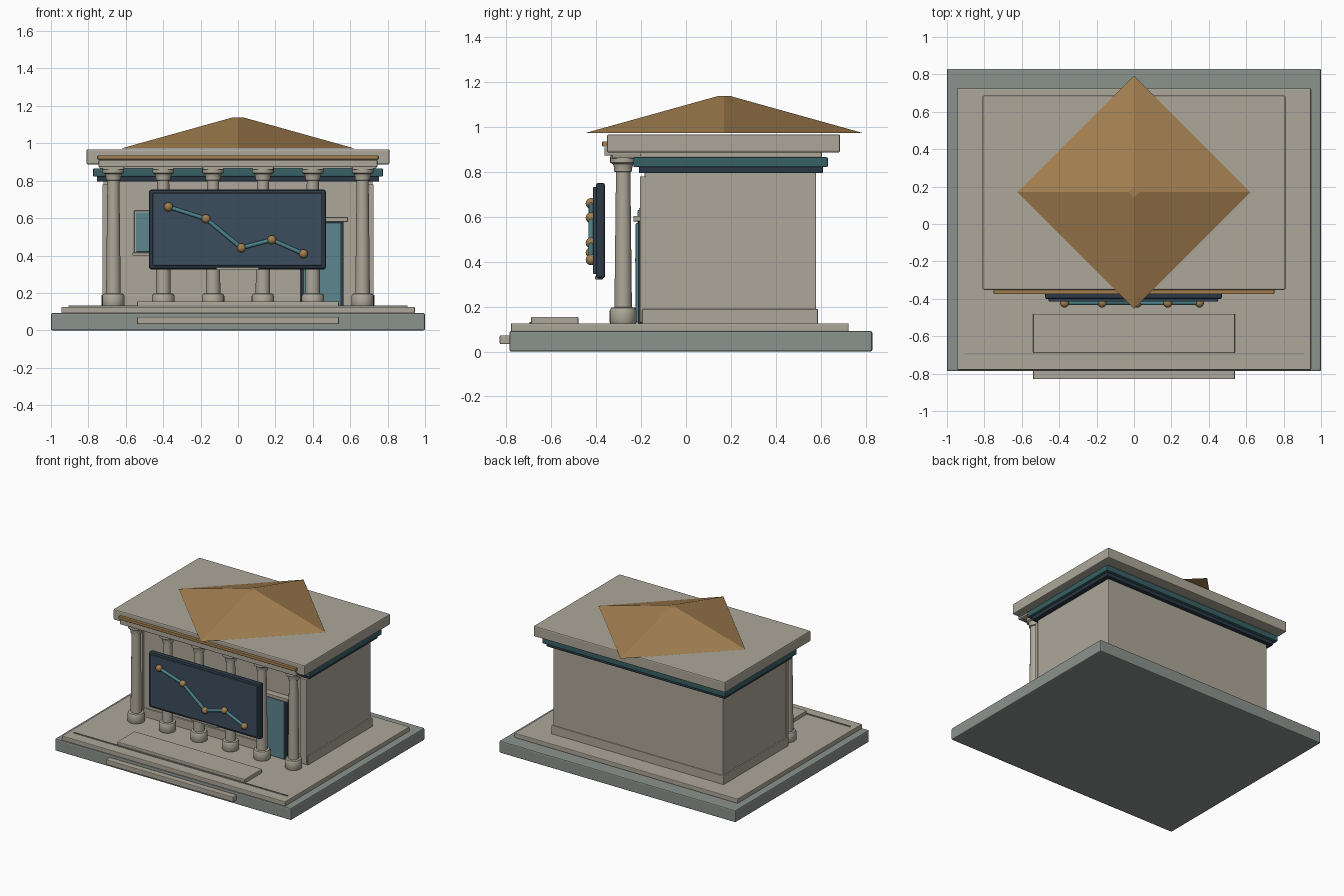
import bpy, math
from mathutils import Vector

if "Cube" in bpy.data.objects:
    bpy.data.objects.remove(bpy.data.objects["Cube"])


def material(name, rgb):
    m = bpy.data.materials.new(name)
    m.diffuse_color = (*rgb, 1)
    m.use_nodes = True
    m.node_tree.nodes["Principled BSDF"].inputs["Base Color"].default_value = m.diffuse_color
    return m


STONE = material("stone", (0.42, 0.39, 0.32))
PLINTH = material("plinth_stone", (0.26, 0.29, 0.27))
GOLD = material("bronze", (0.36, 0.21, 0.08))
TEAL = material("teal", (0.04, 0.12, 0.13))
NAVY = material("navy", (0.025, 0.04, 0.06))
SCREEN = material("screen", (0.045, 0.075, 0.11))
GLASS = material("glass", (0.11, 0.24, 0.27))
LINE = material("chart_line", (0.07, 0.22, 0.25))


def finish(name, mat, smooth=False):
    o = bpy.context.object
    o.name = name
    o.data.materials.append(mat)
    if smooth:
        bpy.ops.object.shade_smooth_by_angle(angle=math.radians(35))
    return o


def box(name, x, y, z, mat, bevel=0.005):
    """Box from (min, max) ranges with softened edges."""
    bpy.ops.mesh.primitive_cube_add(size=1, location=[sum(r) / 2 for r in (x, y, z)])
    bpy.context.object.scale = [r[1] - r[0] for r in (x, y, z)]
    bpy.ops.object.transform_apply(location=False, rotation=False, scale=True)
    o = finish(name, mat)
    if bevel:
        b = o.modifiers.new("bevel", 'BEVEL')
        b.width, b.segments = bevel, 2
    return o


def lathe(name, profile, loc, mat, n=24):
    """Closed solid of revolution from (radius, z) points."""
    verts = [(r * math.cos(2 * math.pi * i / n), r * math.sin(2 * math.pi * i / n), z)
             for r, z in profile for i in range(n)]
    faces = [(k * n + i, k * n + (i + 1) % n, (k + 1) * n + (i + 1) % n, (k + 1) * n + i)
             for k in range(len(profile) - 1) for i in range(n)]
    faces += [tuple(reversed(range(n))), tuple(range(len(verts) - n, len(verts)))]
    me = bpy.data.meshes.new(name)
    me.from_pydata(verts, [], faces)
    o = bpy.data.objects.new(name, me)
    o.location = loc
    bpy.context.collection.objects.link(o)
    bpy.ops.object.select_all(action='DESELECT')
    o.select_set(True)
    bpy.context.view_layer.objects.active = o
    return finish(name, mat, True)


def rod(name, a, b, r, mat):
    a, b = Vector(a), Vector(b)
    d = b - a
    bpy.ops.mesh.primitive_cylinder_add(vertices=12, radius=r, depth=d.length, location=(a + b) / 2,
                                        rotation=d.to_track_quat('Z', 'Y').to_euler())
    return finish(name, mat, True)


# Ground slabs and steps
box("plinth", (-1, 1), (-0.787, 0.83), (0, 0.092), PLINTH, 0.008)
box("paving", (-0.945, 0.945), (-0.78, 0.725), (0.09, 0.126), STONE)
box("paving_strip", (-0.905, 0.905), (-0.698, -0.69), (0.12, 0.132), PLINTH, 0)
box("lower_step", (-0.54, 0.54), (-0.83, -0.78), (0.033, 0.072), STONE)
box("upper_step", (-0.54, 0.54), (-0.69, -0.48), (0.12, 0.155), STONE)

# Main hall
box("hall_walls", (-0.72, 0.72), (-0.185, 0.58), (0.12, 0.83), STONE)
box("hall_base_moulding", (-0.73, 0.73), (-0.195, 0.588), (0.12, 0.19), STONE)
for s in (-1, 1):
    box("corner_pilaster", (s * 0.695 - 0.03, s * 0.695 + 0.03), (-0.205, -0.18), (0.13, 0.78), STONE, 0.003)

# Window on the left, door on the right
box("window_frame", (-0.555, -0.255), (-0.21, -0.18), (0.41, 0.64), STONE, 0.003)
box("window_glass", (-0.545, -0.265), (-0.216, -0.2), (0.42, 0.63), GLASS, 0.002)
box("window_sill", (-0.565, -0.245), (-0.228, -0.18), (0.4, 0.415), STONE, 0.003)
box("door_frame", (0.335, 0.565), (-0.215, -0.18), (0.125, 0.585), NAVY, 0.003)
box("door_leaf", (0.352, 0.548), (-0.224, -0.2), (0.13, 0.572), GLASS, 0.003)
box("door_lintel", (0.313, 0.587), (-0.235, -0.18), (0.58, 0.605), STONE, 0.003)

# Bands under the roof
box("dark_band", (-0.755, 0.755), (-0.21, 0.61), (0.795, 0.825), NAVY)
box("teal_band", (-0.775, 0.775), (-0.235, 0.632), (0.822, 0.866), TEAL)
box("roof_underlayer", (-0.74, 0.74), (-0.33, 0.605), (0.864, 0.892), STONE)
box("portico_beam", (-0.745, 0.745), (-0.364, -0.2), (0.873, 0.91), STONE)
box("roof_slab", (-0.81, 0.81), (-0.352, 0.687), (0.887, 0.968), STONE, 0.008)
box("roof_trim", (-0.75, 0.75), (-0.374, -0.345), (0.914, 0.936), GOLD, 0.003)

# Four-sided roof, corners on the axes
bpy.ops.mesh.primitive_cone_add(vertices=4, radius1=0.622, radius2=0.03, depth=0.165,
                                location=(0, 0.17, 1.0555))
finish("pyramid_roof", GOLD)

# Row of columns
column = [(0.057, 0.125), (0.06, 0.13), (0.06, 0.183), (0.054, 0.195), (0.039, 0.198), (0.032, 0.8),
          (0.04, 0.803), (0.04, 0.818), (0.045, 0.835), (0.058, 0.842), (0.058, 0.866)]
for i in range(6):
    x = (i - 2.5) * 0.2665
    lathe("column", column, (x, -0.28, 0), STONE)
    box("column_cap", (x - 0.056, x + 0.056), (-0.336, -0.224), (0.86, 0.88), STONE, 0.003)

# Hanging chart board
box("board_frame", (-0.476, 0.47), (-0.402, -0.36), (0.326, 0.752), NAVY, 0.012)
box("board_screen", (-0.457, 0.45), (-0.415, -0.39), (0.345, 0.734), SCREEN, 0.006)
box("board_ledge", (-0.115, 0.11), (-0.405, -0.37), (0.322, 0.336), STONE, 0.003)
points = [(x, -0.423, z) for x, z in
          ((-0.372, 0.66), (-0.171, 0.596), (0.018, 0.441), (0.181, 0.484), (0.35, 0.409))]
for a, b in zip(points, points[1:]):
    rod("chart_line", a, b, 0.011, LINE)
for p in points:
    bpy.ops.mesh.primitive_uv_sphere_add(segments=20, ring_count=12, radius=0.024, location=p)
    finish("chart_point", GOLD, True)
